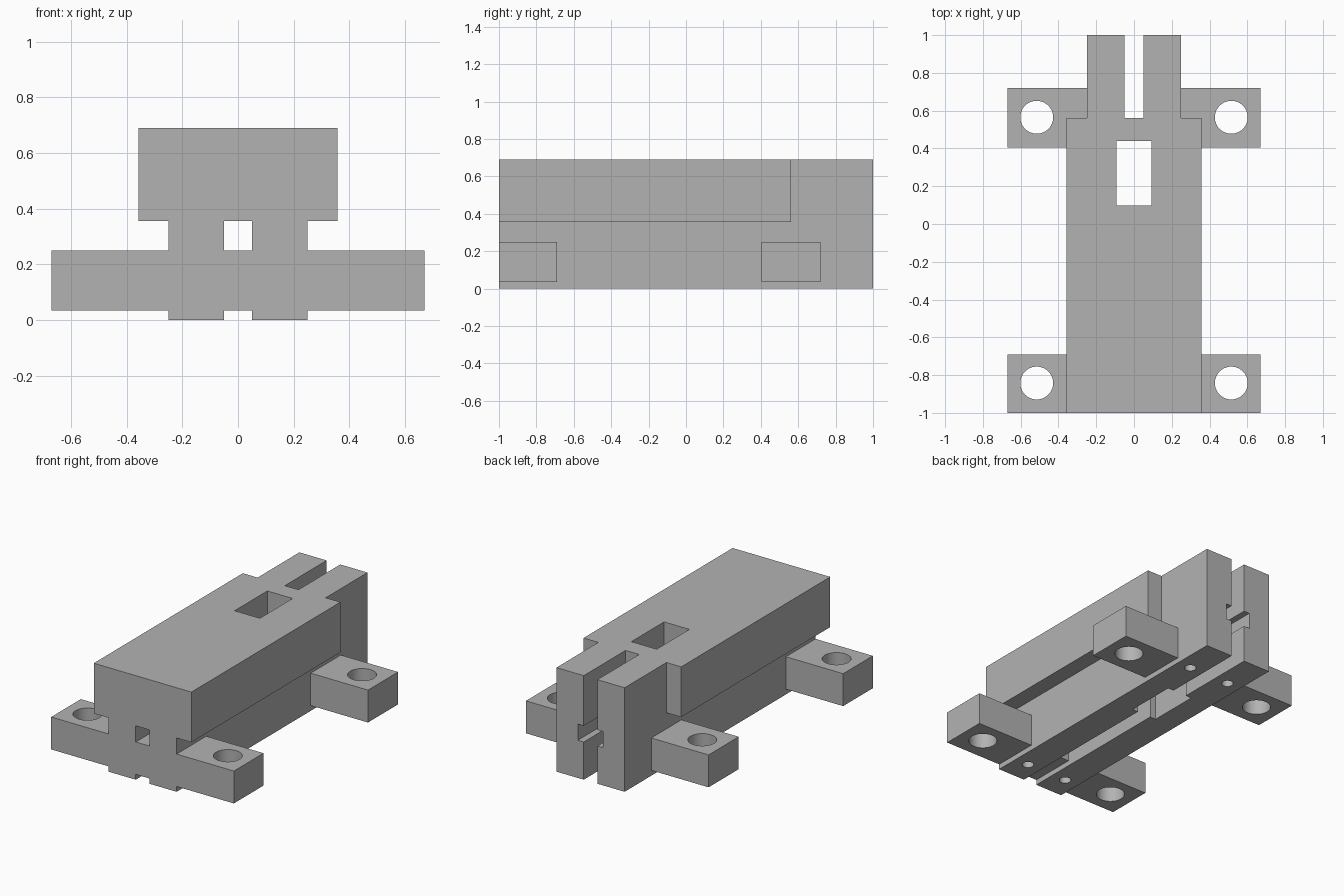
import bpy
import bmesh
from mathutils import Matrix, Vector

cube = bpy.data.objects.get("Cube")
if cube:
    bpy.data.objects.remove(cube, do_unlink=True)

grey = bpy.data.materials.new("plain grey")
grey.use_nodes = True
colour = (0.45, 0.45, 0.45, 1)
grey.diffuse_color = colour
grey.node_tree.nodes["Principled BSDF"].inputs["Base Color"].default_value = colour


def add_object(name, bm):
    mesh = bpy.data.meshes.new(name)
    bm.to_mesh(mesh)
    bm.free()
    mesh.materials.append(grey)
    ob = bpy.data.objects.new(name, mesh)
    bpy.context.collection.objects.link(ob)
    return ob


def box(name, xs, ys, zs):
    lo, hi = Vector((xs[0], ys[0], zs[0])), Vector((xs[1], ys[1], zs[1]))
    bm = bmesh.new()
    bmesh.ops.create_cube(bm, size=1, matrix=Matrix.Translation((lo + hi) / 2)
                          @ Matrix.Diagonal((*(hi - lo), 1)))
    return add_object(name, bm)


def drill(name, x, y, radius, zs):
    bm = bmesh.new()
    bmesh.ops.create_cone(bm, cap_ends=True, segments=48, radius1=radius, radius2=radius,
                          depth=zs[1] - zs[0],
                          matrix=Matrix.Translation((x, y, sum(zs) / 2)))
    return add_object(name, bm)


def combine(target, tool, operation):
    mod = target.modifiers.new(operation.lower(), "BOOLEAN")
    mod.operation, mod.solver, mod.object = operation, "EXACT", tool
    bpy.context.view_layer.objects.active = target
    bpy.ops.object.modifier_apply(modifier=mod.name)
    bpy.data.objects.remove(tool, do_unlink=True)


FRONT, BACK = -1, 1
TOP, LUG_LOW, LUG_HIGH, HEAD_LOW = 0.69, 0.035, 0.25, 0.357
GAP, POCKET, RAIL, HEAD, LUG = 0.05, 0.093, 0.25, 0.358, 0.67
lug_z = (LUG_LOW, LUG_HIGH)

# Wide upper block, then the two full-length rails and the mounting lugs
body = box("slide_body", (-HEAD, HEAD), (FRONT, 0.562), (HEAD_LOW, TOP))
for side in (-1, 1):
    rail = box("rail", sorted((side * GAP, side * RAIL)), (FRONT, BACK), (0, TOP))
    combine(body, rail, "UNION")
    back_lug = box("back_lug", sorted((side * 0.2, side * LUG)), (0.405, 0.72), lug_z)
    combine(body, back_lug, "UNION")
front_bar = box("front_lug_bar", (-LUG, LUG), (FRONT, -0.69), lug_z)
combine(body, front_bar, "UNION")

# Window from top to bottom, and the wide groove open at the back
combine(body, box("window", (-POCKET, POCKET), (0.097, 0.44), (-0.1, 0.8)), "DIFFERENCE")
combine(body, box("groove", (-POCKET, POCKET), (0.3, 1.1), (LUG_HIGH, HEAD_LOW)), "DIFFERENCE")

# Through holes in the lugs and blind holes under the rails
for side in (-1, 1):
    for lug_y, rail_y in ((-0.842, -0.842), (0.565, 0.72)):
        combine(body, drill("lug_hole", side * 0.515, lug_y, 0.087, (-0.1, 0.3)), "DIFFERENCE")
        combine(body, drill("rail_hole", side * 0.15, rail_y, 0.036, (-0.1, 0.2)), "DIFFERENCE")

# Smooth bores with crisp edges
bpy.ops.object.select_all(action="DESELECT")
body.select_set(True)
bpy.context.view_layer.objects.active = body
bpy.ops.object.shade_smooth_by_angle(angle=0.5)
